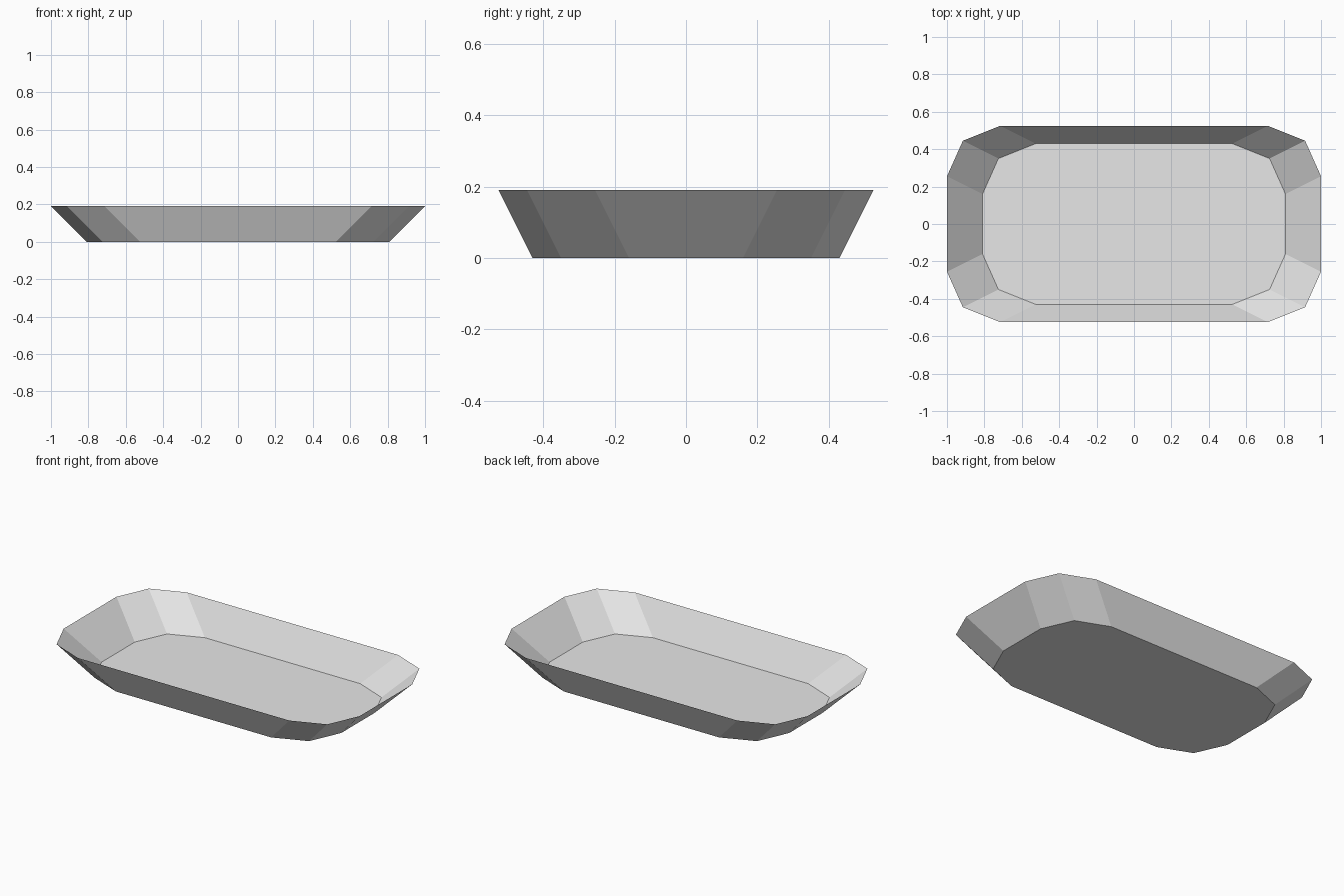
import bpy
import bmesh

if "Cube" in bpy.data.objects:
    bpy.data.objects.remove(bpy.data.objects["Cube"])

HEIGHT = 0.19
FLARE_X, FLARE_Y = 0.19, 0.095     # how far the walls lean outwards
CORNER = [(0.81, 0.16), (0.725, 0.35), (0.525, 0.43)]   # one quarter of the floor outline


def outline(dx, dy, z):
    """Mirror the corner into a closed counter-clockwise ring."""
    q = [(x + dx, y + dy) for x, y in CORNER]
    ring = q + [(-x, y) for x, y in reversed(q)]
    ring += [(-x, -y) for x, y in ring]
    return [(x, y, z) for x, y in ring]


grey = bpy.data.materials.new("light grey")
grey.diffuse_color = (0.8, 0.8, 0.8, 1.0)
grey.use_nodes = True
grey.node_tree.nodes["Principled BSDF"].inputs["Base Color"].default_value = grey.diffuse_color

# Open tray: flat floor and thin flared walls, faces turned to the inside
bm = bmesh.new()
floor = [bm.verts.new(p) for p in outline(0, 0, 0)]
rim = [bm.verts.new(p) for p in outline(FLARE_X, FLARE_Y, HEIGHT)]
bm.faces.new(floor)
n = len(floor)
for i in range(n):
    j = (i + 1) % n
    bm.faces.new((floor[j], floor[i], rim[i], rim[j]))

mesh = bpy.data.meshes.new("tray")
bm.to_mesh(mesh)
bm.free()
mesh.materials.append(grey)
tray = bpy.data.objects.new("tray", mesh)
bpy.context.collection.objects.link(tray)
